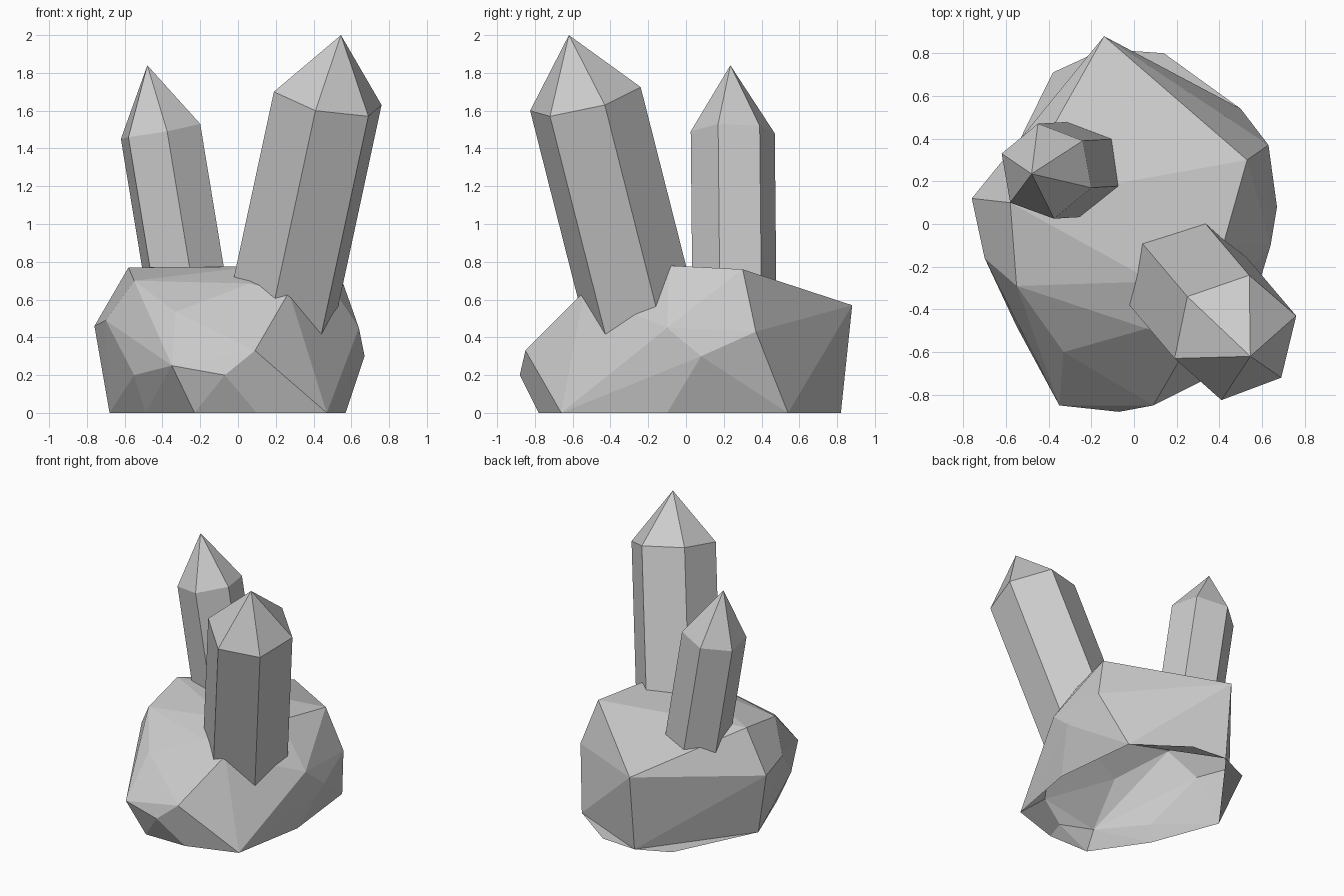
import bpy, bmesh
from mathutils import Vector

if "Cube" in bpy.data.objects:
    bpy.data.objects.remove(bpy.data.objects["Cube"])


def hull(name, points):
    """Closed convex solid around a few corner points."""
    bm = bmesh.new()
    for p in points:
        bm.verts.new(p)
    res = bmesh.ops.convex_hull(bm, input=bm.verts)
    junk = {g for g in res["geom_interior"] + res["geom_unused"]
            if isinstance(g, bmesh.types.BMVert)}
    bmesh.ops.delete(bm, geom=list(junk), context='VERTS')
    bmesh.ops.dissolve_limit(bm, angle_limit=0.06, verts=bm.verts, edges=bm.edges)
    bmesh.ops.recalc_face_normals(bm, faces=bm.faces)
    me = bpy.data.meshes.new(name)
    bm.to_mesh(me)
    bm.free()
    ob = bpy.data.objects.new(name, me)
    bpy.context.collection.objects.link(ob)
    return ob


def crystal(name, tip, shoulder, down):
    """Six-sided leaning prism with a pointed cap."""
    foot = [Vector(p) + Vector(down) for p in shoulder]
    return hull(name, [tip] + list(shoulder) + foot)


# Faceted rock base
rock = hull("rock_base", [
    # upper corners
    (-0.14, 0.88, 0.57), (0.53, 0.30, 0.76), (0.42, -0.09, 0.78),
    (-0.58, 0.10, 0.77), (-0.55, -0.29, 0.70), (-0.33, -0.60, 0.535),
    (0.09, -0.27, 0.775), (0.06, -0.49, 0.685), (0.27, -0.54, 0.64),
    # middle corners
    (-0.76, 0.12, 0.46), (-0.70, -0.16, 0.49), (-0.55, -0.48, 0.20),
    (-0.35, -0.85, 0.25), (-0.07, -0.88, 0.20), (0.09, -0.85, 0.33),
    (0.64, -0.10, 0.45), (0.67, 0.08, 0.30), (0.63, 0.37, 0.43),
    # foot outline
    (-0.68, 0.10, 0), (-0.49, -0.40, 0), (-0.23, -0.78, 0), (0.10, -0.78, 0),
    (0.47, -0.66, 0), (0.57, -0.10, 0), (0.50, 0.54, 0), (-0.14, 0.82, 0)])

# Tall crystal leaning to the front right
tall = crystal("tall_crystal", (0.545, -0.62, 2.0), [
    (0.76, -0.43, 1.63), (0.69, -0.72, 1.57), (0.41, -0.825, 1.60),
    (0.19, -0.63, 1.70), (0.25, -0.34, 1.75), (0.54, -0.24, 1.725)],
    (-0.28, 0.33, -1.30))

# Short crystal leaning to the left
short = crystal("short_crystal", (-0.48, 0.235, 1.84), [
    (-0.62, 0.33, 1.45), (-0.58, 0.10, 1.46), (-0.375, 0.025, 1.49),
    (-0.20, 0.17, 1.53), (-0.24, 0.39, 1.52), (-0.45, 0.47, 1.48)],
    (0.165, 0.01, -1.0))

# Fuse the crystals into the rock
bpy.context.view_layer.objects.active = rock
for part in (tall, short):
    mod = rock.modifiers.new("fuse", 'BOOLEAN')
    mod.operation = 'UNION'
    mod.solver = 'EXACT'
    mod.object = part
    bpy.ops.object.modifier_apply(modifier=mod.name)
    bpy.data.objects.remove(part)
rock.name = "crystal_rock"

# Open underside, with two thin ledges along the back of the foot
bm = bmesh.new()
bm.from_mesh(rock.data)
under = [f for f in bm.faces if all(v.co.z < 0.001 for v in f.verts)]
bmesh.ops.delete(bm, geom=under, context='FACES')
for tri in (((-0.14, 0.82, 0), (-0.38, 0.71, 0), (-0.68, 0.10, 0)),
            ((0.50, 0.54, 0), (0.14, 0.80, 0), (-0.14, 0.82, 0))):
    bm.faces.new([bm.verts.new(p) for p in reversed(tri)])
bmesh.ops.remove_doubles(bm, verts=bm.verts, dist=0.0005)
bm.to_mesh(rock.data)
bm.free()
